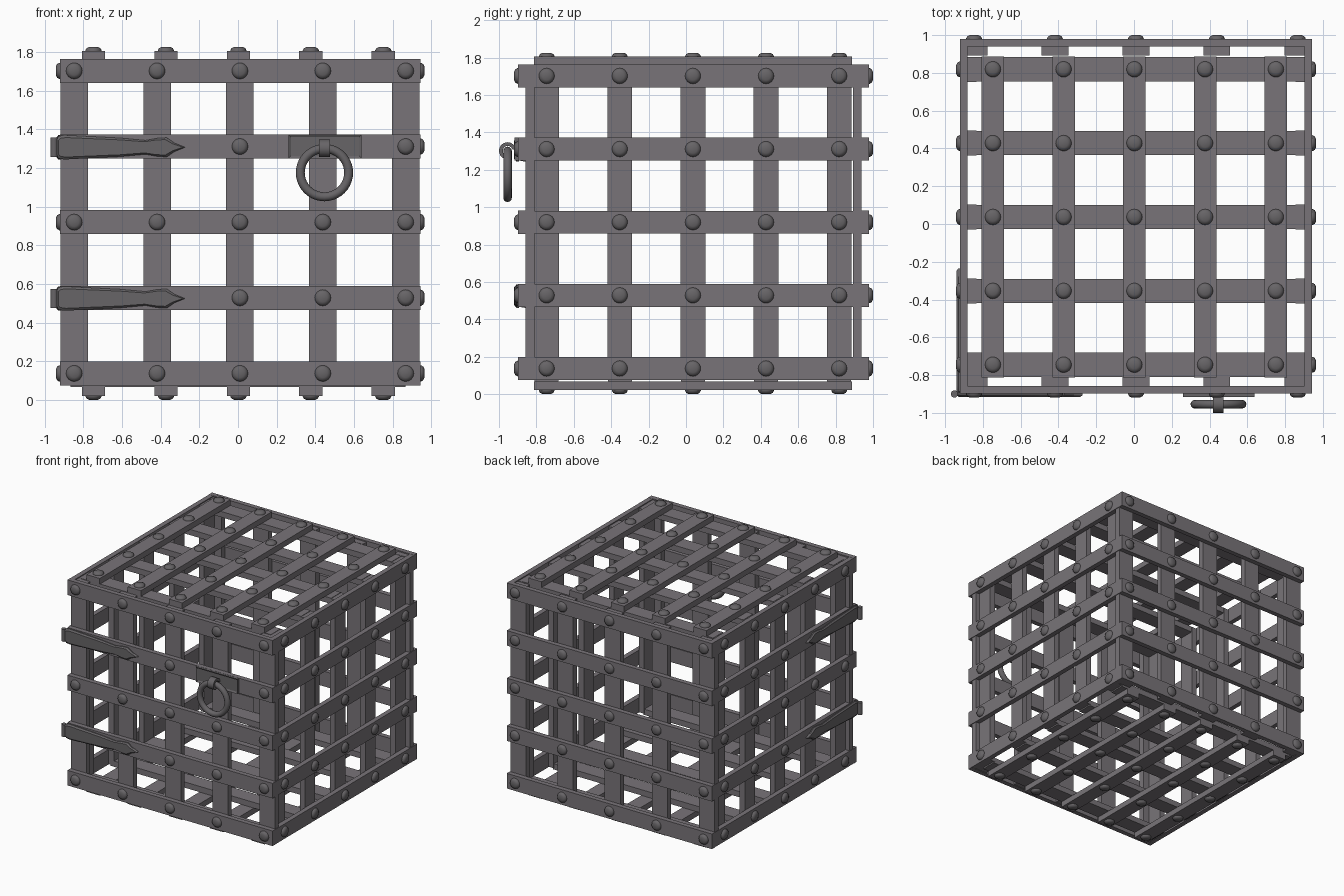
import bpy, bmesh, math
from mathutils import Vector, Matrix

if "Cube" in bpy.data.objects:
    bpy.data.objects.remove(bpy.data.objects["Cube"])

def material(name, col):
    m = bpy.data.materials.new(name)
    m.diffuse_color = (*col, 1)
    m.use_nodes = True
    m.node_tree.nodes["Principled BSDF"].inputs["Base Color"].default_value = m.diffuse_color
    return m

IRON = material("iron_grey", (0.19, 0.175, 0.19))
DARK = material("dark_iron", (0.135, 0.128, 0.135))

def finish(name, bm, mat, smooth=None):
    bmesh.ops.recalc_face_normals(bm, faces=bm.faces)
    me = bpy.data.meshes.new(name)
    bm.to_mesh(me)
    bm.free()
    me.materials.append(mat)
    ob = bpy.data.objects.new(name, me)
    bpy.context.collection.objects.link(ob)
    if smooth:
        bpy.ops.object.select_all(action='DESELECT')
        ob.select_set(True)
        bpy.context.view_layer.objects.active = ob
        bpy.ops.object.shade_smooth_by_angle(angle=math.radians(smooth))
    return ob

def box(bm, lo, hi):
    size = [b - a for a, b in zip(lo, hi)]
    mid = [(a + b) / 2 for a, b in zip(lo, hi)]
    bmesh.ops.create_cube(bm, size=1, matrix=Matrix.Translation(mid) @ Matrix.Diagonal((*size, 1)))

def rivet(bm, pos, normal):
    # low dome from stacked rings
    rot = Vector((0, 0, 1)).rotation_difference(Vector(normal)).to_matrix()
    rings = []
    for r, h in ((0.042, -0.002), (0.042, 0.003), (0.036, 0.014), (0.022, 0.021)):
        rings.append([bm.verts.new(Vector(pos) + rot @ Vector((r * math.cos(a), r * math.sin(a), h)))
                      for a in (i * math.tau / 16 for i in range(16))])
    for a, b in zip(rings, rings[1:]):
        for i in range(16):
            bm.faces.new((a[i], a[i - 1], b[i - 1], b[i]))
    bm.faces.new(rings[-1])

ROWS = [0.138 + 0.391 * i for i in range(5)]          # heights of level straps
COLS = [0.01 + 0.4285 * (i - 2) for i in range(5)]    # front and back uprights
SIDE = [0.037 + 0.391 * (i - 2) for i in range(5)]    # side uprights
LIDX = [0.002 + 0.3745 * (i - 2) for i in range(5)]   # roof and floor straps
HINGES = (1, 3)
X0, X1, Y0, Y1 = -0.921, 0.943, -0.898, 0.979

# front and back panels
for name, s, yo in (("front", -1, Y0), ("back", 1, Y1)):
    bm, rv = bmesh.new(), bmesh.new()
    span = lambda a, b: sorted((yo - s * a, yo - s * b))
    a, b = span(0, 0.04)
    c, d = span(0.04, 0.087)
    for z in ROWS:
        box(bm, (X0, a, z - 0.062), (X1, b, z + 0.062))
    for x in COLS:
        box(bm, (x - 0.071, c, 0.08), (x + 0.071, d, 1.755))
    for j, z in enumerate(ROWS):
        for i, x in enumerate(COLS):
            covered = name == "front" and ((j in HINGES and i < 2) or (j == 3 and i == 3))
            if not covered:
                rivet(rv, (x, yo, z), (0, s, 0))
    finish(name + "_bars", bm, IRON)
    finish(name + "_rivets", rv, DARK, 40)

# left and right panels
for name, s, xo in (("left", -1, X0), ("right", 1, X1)):
    bm, rv = bmesh.new(), bmesh.new()
    span = lambda a, b: sorted((xo - s * a, xo - s * b))
    a, b = span(0, 0.04)
    c, d = span(0.04, 0.087)
    for z in ROWS:
        box(bm, (a, Y0, z - 0.061), (b, Y1, z + 0.061))
    for y in SIDE:
        box(bm, (c, y - 0.066, 0.08), (d, y + 0.066, 1.755))
    for j, z in enumerate(ROWS):
        for i, y in enumerate(SIDE):
            if not (name == "left" and j in HINGES and i < 2):
                rivet(rv, (xo, y, z), (s, 0, 0))
    finish(name + "_bars", bm, IRON)
    finish(name + "_rivets", rv, DARK, 40)

# roof and floor panels
for name, s, zo in (("roof", 1, 1.805), ("floor", -1, 0.022)):
    bm, rv = bmesh.new(), bmesh.new()
    a, b = sorted((zo, zo - s * 0.047))
    c, d = sorted((zo - s * 0.047, zo - s * 0.094))
    for x in LIDX:
        box(bm, (x - 0.06, -0.813, a), (x + 0.06, 0.887, b))
    for y in SIDE:
        box(bm, (-0.865, y - 0.064, c), (0.865, y + 0.064, d))
        for x in LIDX:
            rivet(rv, (x, y, zo), (0, 0, s))
    finish(name + "_bars", bm, IRON)
    finish(name + "_rivets", rv, DARK, 40)

# strap hinges: one leaf on the front, one wrapped on the left side
LEAF = [(0.0, 0.045), (0.012, 0.058), (0.04, 0.063), (0.33, 0.048), (0.46, 0.036),
        (0.52, 0.047), (0.57, 0.05), (0.61, 0.022), (0.665, 0.0)]
outline = LEAF + [(u, -v) for u, v in LEAF[-2::-1]]

def leaf(name, to_world):
    bm = bmesh.new()
    rings = []
    for k, h in ((1.0, -0.005), (1.0, 0.008), (0.8, 0.018)):
        rings.append([bm.verts.new(to_world(0.3 + (u - 0.3) * (1 - (1 - k) * 0.15), v * k, h))
                      for u, v in outline])
    n = len(outline)
    for a, b in zip(rings, rings[1:]):
        for i in range(n):
            bm.faces.new((a[i], a[i - 1], b[i - 1], b[i]))
    bm.faces.new(rings[-1])
    bm.faces.new(rings[0])
    finish(name, bm, DARK, 25)

for j in HINGES:
    z = ROWS[j] - 0.004
    leaf(f"hinge_front_leaf_{j}", lambda u, v, h: Vector((-0.938 + u, Y0 - h, z + v)))
    leaf(f"hinge_side_leaf_{j}", lambda u, v, h: Vector((X0 - h, -0.9 + u, z + v)))
    bm = bmesh.new()
    bmesh.ops.create_cone(bm, cap_ends=True, segments=16, radius1=0.019, radius2=0.019, depth=0.1,
                          matrix=Matrix.Translation((-0.951, -0.9, z)))
    finish(f"hinge_pin_{j}", bm, DARK, 40)

# latch plate with sunken middle
RX = 0.447
bm = bmesh.new()
box(bm, (0.26, -0.917, 1.25), (0.638, -0.896, 1.372))
face = min(bm.faces, key=lambda f: f.calc_center_median().y)
bmesh.ops.inset_region(bm, faces=[face], thickness=0.018)
bmesh.ops.translate(bm, verts=face.verts, vec=(0, 0.008, 0))
finish("latch_plate", bm, DARK)

# staple: curved strap holding the ring
bm = bmesh.new()
path = []
for r in (0.046, 0.026):
    path.append([(-0.954 + r * math.cos(a), 1.302 + r * math.sin(a))
                 for a in (math.radians(20 + 24 * i) for i in range(11))])
loop = [(-0.9, 1.318)] + path[0] + path[1][::-1] + [(-0.9, 1.3)]
ends = [[bm.verts.new((x, y, z)) for y, z in loop] for x in (RX - 0.028, RX + 0.028)]
for i in range(len(loop)):
    bm.faces.new((ends[0][i], ends[0][i - 1], ends[1][i - 1], ends[1][i]))
for e in ends:
    bm.faces.new(e)
finish("ring_staple", bm, DARK, 40)

# pull ring
bpy.ops.mesh.primitive_torus_add(major_segments=40, minor_segments=12, major_radius=0.125, minor_radius=0.023,
                                 location=(RX, -0.954, 1.176), rotation=(math.pi / 2, 0, 0))
ring = bpy.context.object
ring.name = "pull_ring"
ring.data.materials.append(DARK)
bpy.ops.object.shade_smooth_by_angle(angle=math.radians(60))
